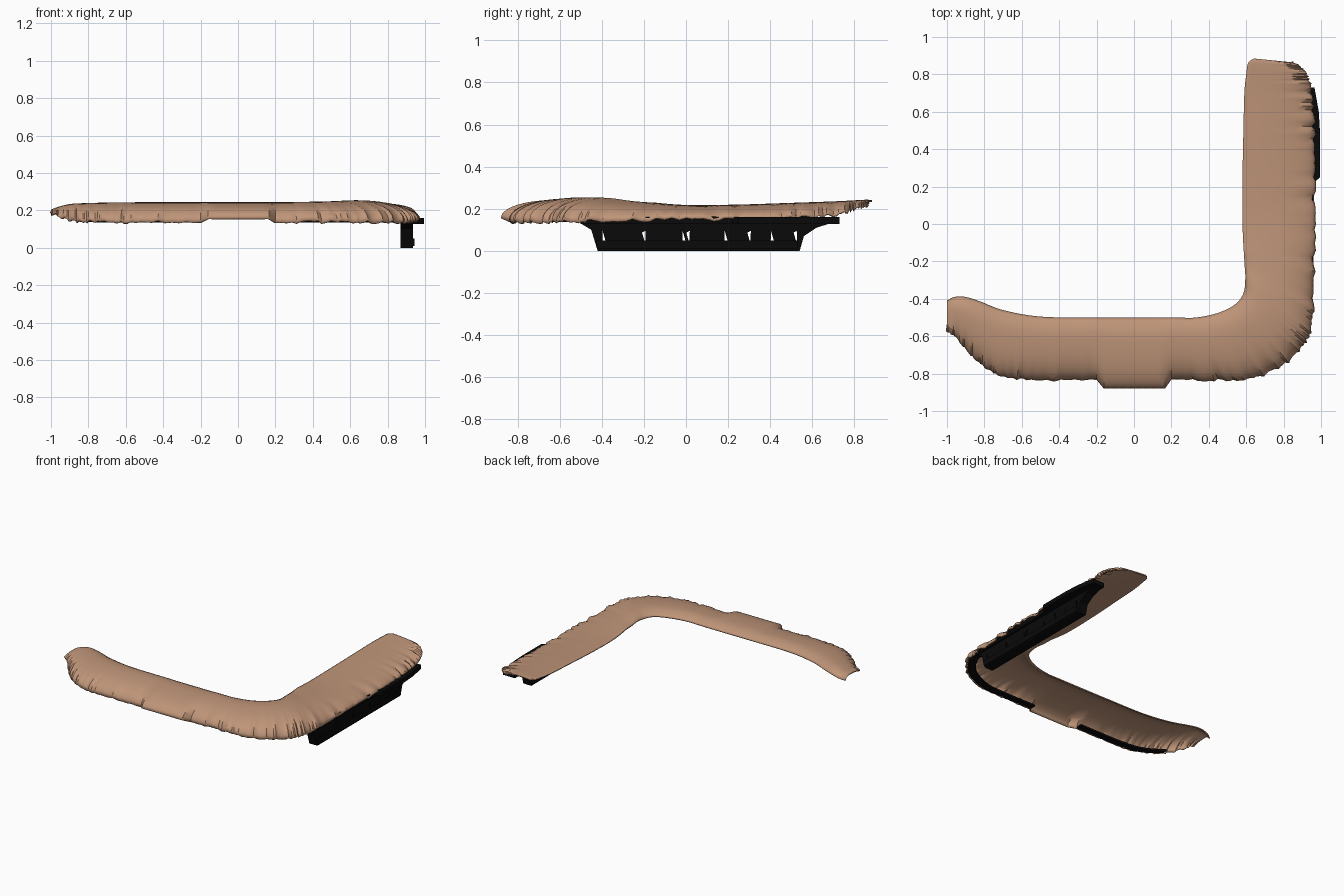
import bpy, bmesh, math, random
from mathutils import Vector

random.seed(4)
if "Cube" in bpy.data.objects:
    bpy.data.objects.remove(bpy.data.objects["Cube"])


def material(name, colour, rough):
    m = bpy.data.materials.new(name)
    m.use_nodes = True
    m.diffuse_color = (*colour, 1)
    node = next(n for n in m.node_tree.nodes if n.type == 'BSDF_PRINCIPLED')
    node.inputs["Base Color"].default_value = (*colour, 1)
    node.inputs["Roughness"].default_value = rough
    return m


TAN = material("tan leather", (0.52, 0.30, 0.19), 0.7)
BLACK = material("black plastic", (0.003, 0.003, 0.003), 0.8)


def finish(name, bm, mat):
    bmesh.ops.recalc_face_normals(bm, faces=bm.faces)
    mesh = bpy.data.meshes.new(name)
    bm.to_mesh(mesh)
    bm.free()
    mesh.materials.append(mat)
    obj = bpy.data.objects.new(name, mesh)
    bpy.context.collection.objects.link(obj)
    return obj


def loft(name, rows, mat, thickness):
    """Skin rows of points, then thicken the sheet inwards."""
    bm = bmesh.new()
    grid = [[bm.verts.new(p) for p in row] for row in rows]
    for a, b in zip(grid, grid[1:]):
        for i in range(len(a) - 1):
            bm.faces.new((a[i], b[i], b[i + 1], a[i + 1]))
    bmesh.ops.recalc_face_normals(bm, faces=bm.faces)
    if sum(f.normal.z for f in bm.faces) < 0:
        bmesh.ops.reverse_faces(bm, faces=bm.faces)
    mesh = bpy.data.meshes.new(name)
    bm.to_mesh(mesh)
    bm.free()
    mesh.materials.append(mat)
    obj = bpy.data.objects.new(name, mesh)
    bpy.context.collection.objects.link(obj)
    mod = obj.modifiers.new("thickness", 'SOLIDIFY')
    mod.thickness = thickness
    mod.offset = -1
    return obj


def prism(name, outline, axis, low, high, mat):
    """Extrude a flat outline along x (outline in y, z) or z (outline in x, y)."""
    bm = bmesh.new()
    place = (lambda a, b, d: (d, a, b)) if axis == 'x' else (lambda a, b, d: (a, b, d))
    face = bm.faces.new([bm.verts.new(place(a, b, low)) for a, b in outline])
    new = bmesh.ops.extrude_face_region(bm, geom=[face])["geom"]
    moved = [g for g in new if isinstance(g, bmesh.types.BMVert)]
    bmesh.ops.translate(bm, verts=moved, vec=place(0, 0, high - low))
    return finish(name, bm, mat)


# Stations along the L: inner x, y, outer x, y, crown height, hem height
STATIONS = [
    (-1, -.41, -1, -.58, .205, .195),
    (-.96, -.39, -.96, -.6, .22, .17),
    (-.9, -.39, -.9, -.67, .235, .145),
    (-.82, -.415, -.82, -.75, .24, .14),
    (-.7, -.46, -.7, -.815, .243, .138),
    (-.5, -.495, -.55, -.835, .245, .138),
    (-.2, -.5, -.2, -.835, .245, .138),
    (.2, -.5, .2, -.835, .245, .138),
    (.33, -.5, .45, -.835, .247, .138),
    (.45, -.475, .64, -.825, .25, .138),
    (.54, -.43, .8, -.755, .255, .138),
    (.585, -.37, .9, -.66, .255, .138),
    (.595, -.29, .95, -.55, .25, .14),
    (.59, -.2, .963, -.35, .235, .145),
    (.58, 0, .967, 0, .218, .15),
    (.58, .25, .967, .25, .22, .15),
    (.585, .5, .962, .5, .228, .155),
    (.59, .7, .95, .7, .235, .17),
    (.6, .8, .93, .79, .24, .195),
    (.61, .86, .88, .85, .243, .21),
    (.64, .885, .84, .865, .24, .22),
]


def resample(keys, steps):
    """Catmull-Rom curve through the stations."""
    keys = [Vector(k) for k in keys]
    out = []
    for i in range(len(keys) - 1):
        a, b, c, d = (keys[min(max(i + k, 0), len(keys) - 1)] for k in (-1, 0, 1, 2))
        for s in range(steps):
            t = s / steps
            out.append(b + (c - a) * (t / 2) + (a * 2 - b * 5 + c * 4 - d) * (t * t / 2)
                       + (b * 3 - a - c * 3 + d) * (t ** 3 / 2))
    return out + [keys[-1]]


path = resample(STATIONS, 10)


def in_tab(s):
    return s[3] < -.8 and -.18 < s[2] < .2


# Padded cover: flat inside, rolling down to a gathered outer hem
ACROSS = [0, .05, .12, .22, .35, .48, .6, .7, .79, .86, .92, .96, .985, 1]
rows = []
for s in path:
    ix, iy, ox, oy, crown, hem = s
    gather = random.uniform(-1, 1)
    if in_tab(s):
        oy, hem, gather = -.88, .155, 0
    front = min(1, max(0, (-.15 - iy) / .2))
    row = []
    for t in ACROSS:
        z = hem + (crown - hem) * math.sqrt(max(0, 1 - t ** 3))
        z -= .03 * front * max(0, 1 - t / .25) ** 2
        ruffle = gather * t ** 5
        out = t * (1 + .02 * ruffle)
        row.append((max(-1, ix + (ox - ix) * out), iy + (oy - iy) * out, z + .009 * ruffle))
    rows.append(row)
cover = loft("padded_cover", rows, TAN, .008)
bpy.context.view_layer.objects.active = cover
cover.select_set(True)
bpy.ops.object.shade_smooth_by_angle(angle=math.radians(35))
cover.select_set(False)


# Black edge strips tucked inside the hem, either side of the front tab
def edge_strip(name, stations):
    strip = []
    for s in stations:
        inner, outer = Vector(s[0:2]), Vector(s[2:4])
        strip.append([(*inner.lerp(outer, t), s[5] + .012) for t in (.84, .9, .97)])
    loft(name, strip, BLACK, .014)


edge_strip("right_edge_strip", [s for s in path if -.85 < s[2] <= -.18 and s[3] < -.6])
edge_strip("left_edge_strip", [s for s in path if s[2] >= .2 and s[1] < .6])

# Hanging side bracket with a sloped back end
bracket = prism("side_bracket", [
    (-.5, .16), (-.5, .13), (-.45, .1), (-.42, 0), (.54, 0),
    (.56, .07), (.62, .11), (.7, .135), (.7, .16)], 'x', .87, .935, BLACK)

# Triangular openings through the bracket
bm = bmesh.new()
for i, y in enumerate((-.39, -.2, -.01, .01, .19, .3, .41, .52)):
    flip = -1 if i % 2 else 1
    ends = []
    for x in (.8, 1):
        ends.append([bm.verts.new((x, y + a * flip, .065 + b * flip))
                     for a, b in ((-.008, -.03), (.009, -.022), (-.006, .03))])
    bm.faces.new(ends[0])
    bm.faces.new(ends[1])
    for k in range(3):
        n = (k + 1) % 3
        bm.faces.new((ends[0][k], ends[0][n], ends[1][n], ends[1][k]))
cutter = finish("bracket_cutter", bm, BLACK)
cutter.hide_render = True
cutter.hide_viewport = True
cut = bracket.modifiers.new("openings", 'BOOLEAN')
cut.operation = 'DIFFERENCE'
cut.object = cutter

# Flange joining the bracket to the cover, bulging past the hem at the back
prism("bracket_flange", [
    (.87, -.5), (.945, -.5), (.955, 0), (.96, .22), (.995, .25), (.995, .48),
    (.988, .6), (.965, .73), (.87, .73)], 'z', .128, .16, BLACK)

# Foot rail along the bottom of the bracket
prism("bracket_foot", [(-.42, .01), (.53, .01), (.53, .05), (-.43, .05)],
      'x', .935, .943, BLACK)
